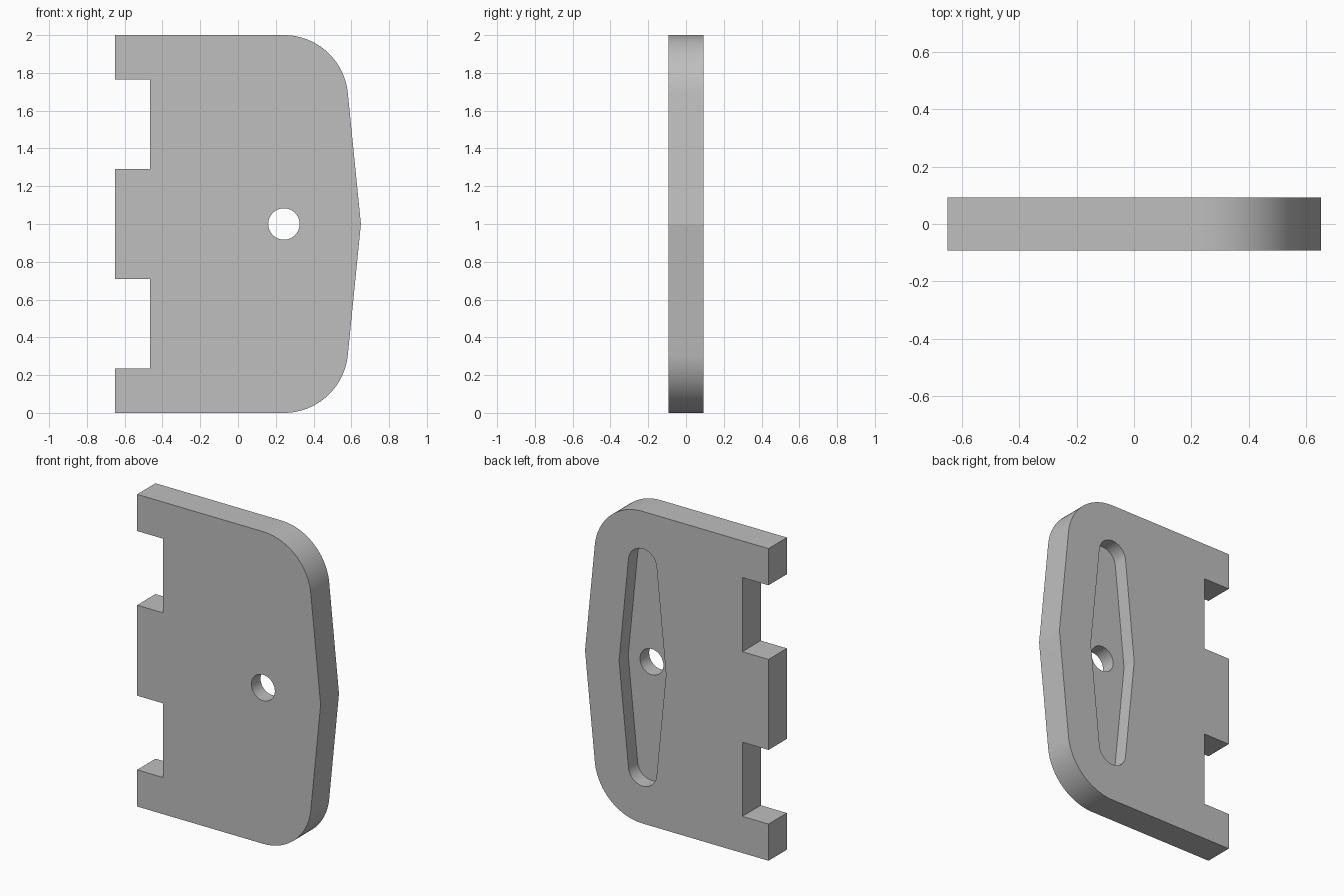
import bpy
import bmesh
from math import atan, cos, sin, tan, pi, radians

if "Cube" in bpy.data.objects:
    bpy.data.objects.remove(bpy.data.objects["Cube"], do_unlink=True)

HALF = 0.093              # half the plate thickness
LEFT, STEP = -0.65, -0.465
CX, REACH = 0.243, 0.66   # shared arc centres at (CX, 1 +- REACH)
TILT = atan(0.1)          # lean of the long sloping edges

grey = bpy.data.materials.new("grey")
grey.use_nodes = True
grey.diffuse_color = (0.52, 0.52, 0.52, 1)
grey.node_tree.nodes["Principled BSDF"].inputs["Base Color"].default_value = grey.diffuse_color


def arc(cx, cz, r, start, end, steps):
    angles = [start + (end - start) * i / steps for i in range(steps + 1)]
    return [(cx + r * cos(a), cz + r * sin(a)) for a in angles]


def bent_side(r, start):
    """Right-hand edge: lower arc, middle apex, upper arc."""
    apex = CX + r / cos(TILT) + REACH * tan(TILT)
    return (arc(CX, 1 - REACH, r, start, -TILT, 24) + [(apex, 1)]
            + arc(CX, 1 + REACH, r, TILT, -start, 24))


def prism(name, outline, y0, y1):
    bm = bmesh.new()
    face = bm.faces.new([bm.verts.new((x, y0, z)) for x, z in outline])
    new = bmesh.ops.extrude_face_region(bm, geom=[face])["geom"]
    verts = [g for g in new if isinstance(g, bmesh.types.BMVert)]
    bmesh.ops.translate(bm, verts=verts, vec=(0, y1 - y0, 0))
    bmesh.ops.recalc_face_normals(bm, faces=bm.faces)
    mesh = bpy.data.meshes.new(name)
    bm.to_mesh(mesh)
    bm.free()
    mesh.materials.append(grey)
    obj = bpy.data.objects.new(name, mesh)
    bpy.context.collection.objects.link(obj)
    return obj


# Plate with two notches in its straight edge
upper = [(LEFT, 1.765), (STEP, 1.765), (STEP, 1.29), (LEFT, 1.29)]
lower = [(x, 2 - z) for x, z in reversed(upper)]
outline = ([(LEFT, 0)] + bent_side(0.34, -pi / 2) + [(LEFT, 2)] + upper + lower)
plate = prism("notched_plate", outline, -HALF, HALF)

# Rounded diamond recess in the back, and the through hole
side = bent_side(0.1, -pi / 2)
mirrored = [(2 * CX - x, z) for x, z in reversed(side)][1:-1]
recess = prism("recess_cutter", side + mirrored, 0, HALF + 0.1)
hole = prism("hole_cutter", arc(CX, 1, 0.083, 0, 2 * pi, 64)[:-1], -0.3, 0.3)

bpy.ops.object.select_all(action="DESELECT")
plate.select_set(True)
bpy.context.view_layer.objects.active = plate
for cutter in (recess, hole):
    cutter.hide_render = True
    cut = plate.modifiers.new(cutter.name, "BOOLEAN")
    cut.operation = "DIFFERENCE"
    cut.solver = "EXACT"
    cut.object = cutter
    bpy.ops.object.modifier_apply(modifier=cut.name)
    bpy.data.objects.remove(cutter, do_unlink=True)

bpy.ops.object.shade_smooth_by_angle(angle=radians(8))
